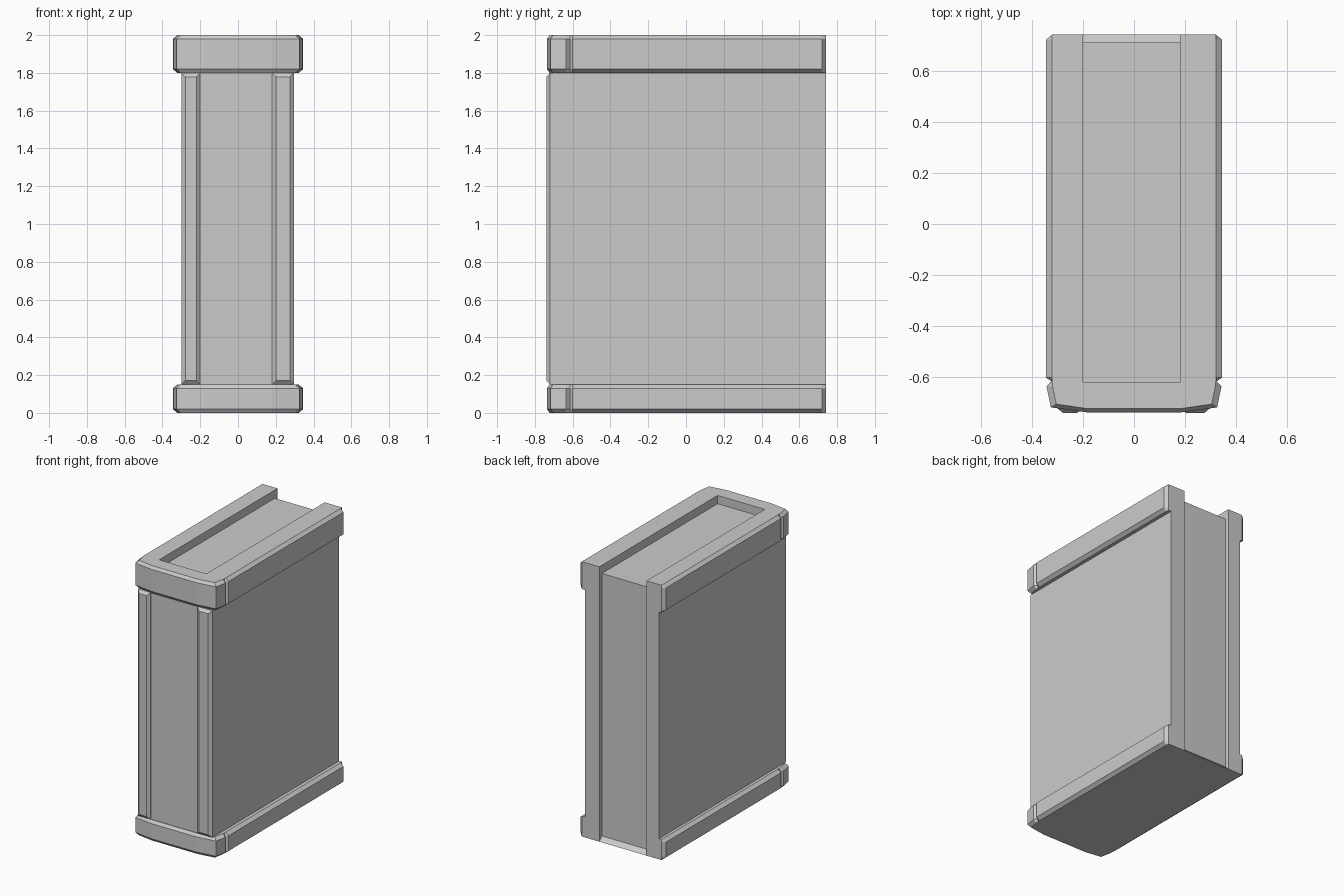
import bpy, bmesh

if "Cube" in bpy.data.objects:
    bpy.data.objects.remove(bpy.data.objects["Cube"])

X0, X1 = -0.20, 0.18      # inner slot between the two side walls


def loft(name, rings):
    """Closed solid skinned through rings of equal point count."""
    bm = bmesh.new()
    loops = [[bm.verts.new(p) for p in ring] for ring in rings]
    n = len(rings[0])
    for a, b in zip(loops, loops[1:]):
        for i in range(n):
            j = (i + 1) % n
            bm.faces.new((a[i], a[j], b[j], b[i]))
    bm.faces.new(loops[0][::-1])
    bm.faces.new(loops[-1])
    bmesh.ops.recalc_face_normals(bm, faces=bm.faces)
    mesh = bpy.data.meshes.new(name)
    bm.to_mesh(mesh)
    bm.free()
    obj = bpy.data.objects.new(name, mesh)
    bpy.context.collection.objects.link(obj)
    return obj


def mirrored(half):
    return half + [(-x, y) for x, y in reversed(half)]


# Right half of the bumper plan, back to front: full width and chamfered edge
FULL = mirrored([(0.32, 0.74), (0.345, 0.72), (0.345, -0.60), (0.323, -0.615),
                 (0.342, -0.635), (0.325, -0.717), (0.18, -0.737)])
EDGE = mirrored([(0.32, 0.74), (0.321, 0.72), (0.321, -0.60), (0.32, -0.615),
                 (0.318, -0.635), (0.304, -0.704), (0.18, -0.722)])
SLOT = [(X0, 0.74), (X0, -0.62), (X1, -0.62), (X1, 0.74)]


# U-shaped bumper, open at the back, chamfered above and below
def bumper(name, z0, z1, c=0.02):
    levels = [(EDGE, z0), (FULL, z0 + c), (FULL, z1 - c), (EDGE, z1)]
    loft(name, [[(x, y, z) for x, y in plan + SLOT] for plan, z in levels])


bumper("bottom_bumper", 0.0, 0.15)
bumper("top_bumper", 1.80, 2.0)


# Side walls with a chamfered front edge
def side_wall(name, xa, xb, z0=0.15, z1=1.80, c=0.021):
    def ring(y, i):
        return [(xa + i, y, z0 + i), (xb - i, y, z0 + i),
                (xb - i, y, z1 - i), (xa + i, y, z1 - i)]
    loft(name, [ring(-0.738, c), ring(-0.72, 0), ring(0.74, 0)])


side_wall("left_wall", -0.30, X0)
side_wall("right_wall", X1, 0.297)

# Core block between the walls, with a sloped foot at the back
profile = [(-0.62, 0), (0.74, 0), (0.71, 0.03), (0.71, 1.94), (-0.62, 1.94),
           (-0.62, 1.85), (-0.717, 1.85), (-0.717, 0.10), (-0.62, 0.10)]
loft("core", [[(x, y, z) for y, z in profile] for x in (X0, X1)])
